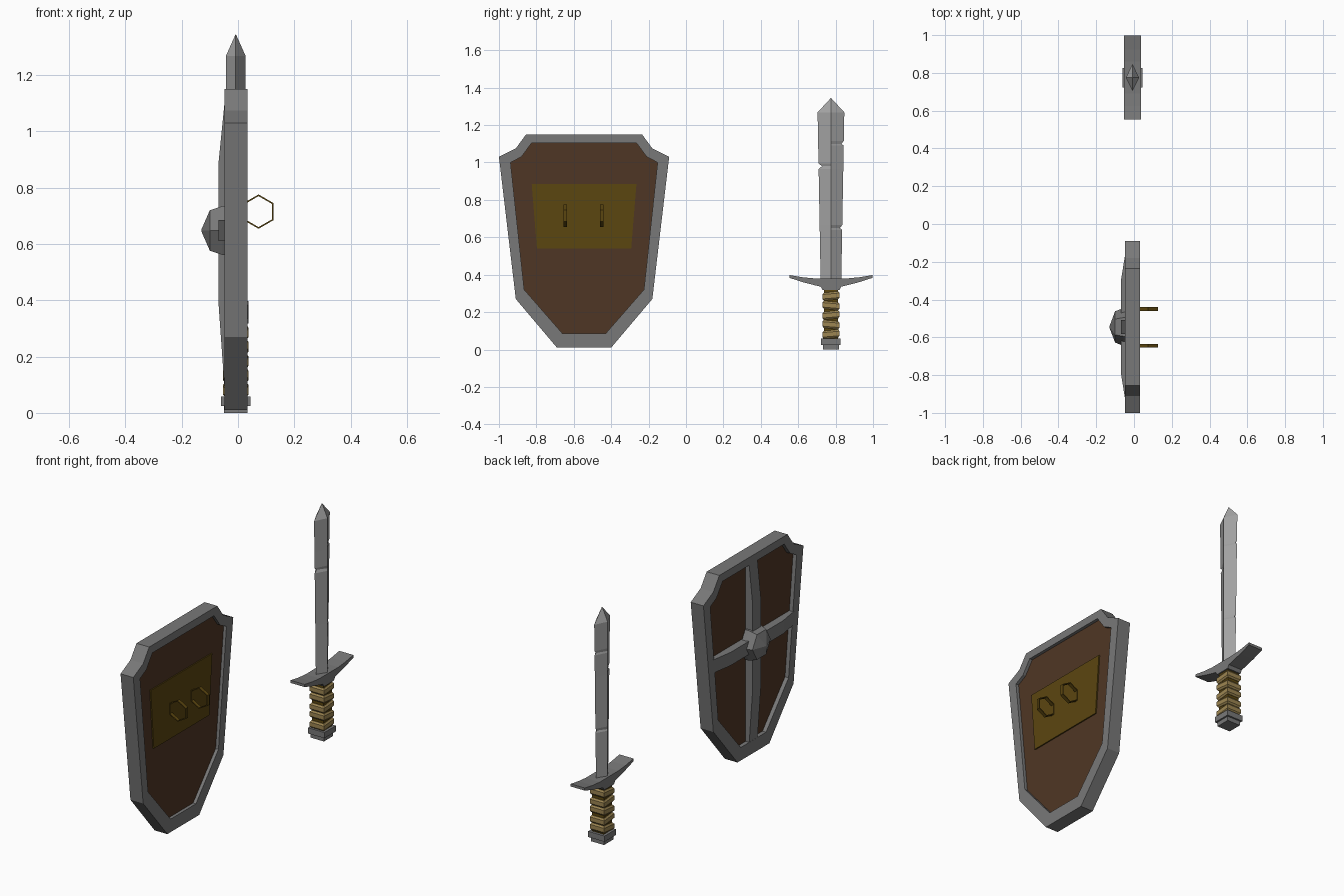
import bpy, bmesh, math

if "Cube" in bpy.data.objects:
    bpy.data.objects.remove(bpy.data.objects["Cube"])

def mat(name, col):
    m = bpy.data.materials.new(name)
    m.diffuse_color = (*col, 1)
    m.use_nodes = True
    m.node_tree.nodes["Principled BSDF"].inputs["Base Color"].default_value = m.diffuse_color
    return m

STEEL = mat("dark steel", (0.19, 0.19, 0.19))
BLADE = mat("bright steel", (0.37, 0.37, 0.37))
WOOD = mat("brown wood", (0.078, 0.037, 0.018))
LEATHER = mat("gold brown leather", (0.105, 0.061, 0.005))
WRAP = mat("tan wrap", (0.34, 0.24, 0.085))

SY = -0.545            # shield centre in y
BX, BY = -0.008, 0.775  # sword axis

def make(name, verts, faces, material):
    me = bpy.data.meshes.new(name)
    me.from_pydata(verts, [], faces)
    bm = bmesh.new()
    bm.from_mesh(me)
    bmesh.ops.recalc_face_normals(bm, faces=bm.faces)
    bm.to_mesh(me)
    bm.free()
    me.materials.append(material)
    ob = bpy.data.objects.new(name, me)
    bpy.context.collection.objects.link(ob)
    return ob

def loft(name, rings, material, closed=False):
    """Skin equal-length rings of points; cap the ends, or join them if closed."""
    n, k = len(rings[0]), len(rings)
    verts = [p for r in rings for p in r]
    faces = []
    for i in range(k if closed else k - 1):
        a, b = i * n, ((i + 1) % k) * n
        for j in range(n):
            j2 = (j + 1) % n
            faces.append((a + j, a + j2, b + j2, b + j))
    if not closed:
        faces += [tuple(range(n)), tuple(range((k - 1) * n, k * n))]
    return make(name, verts, faces, material)

def prism_x(name, pts, x0, x1, material):
    return loft(name, [[(x, y, z) for y, z in pts] for x in (x0, x1)], material)

def mirrored(half):
    """Half outline (half width, z) -> full shield outline (y, z)."""
    return [(SY + w, z) for w, z in half] + [(SY - w, z) for w, z in reversed(half)]

# ---- shield frame and board
outer = mirrored([(0.31, 1.15), (0.365, 1.075), (0.455, 1.03), (0.365, 0.27), (0.145, 0.01)])
inner = mirrored([(0.28, 1.105), (0.335, 1.03), (0.393, 1.0), (0.32, 0.32), (0.115, 0.085)])
F0, F1 = -0.048, 0.033
loft("shield_frame", [[(x, y, z) for y, z in o] for o, x in
     ((outer, F0), (outer, F1), (inner, F1), (inner, F0))], STEEL, closed=True)
board = mirrored([(0.285, 1.11), (0.34, 1.035), (0.4, 1.005), (0.325, 0.315), (0.118, 0.08)])
prism_x("shield_board", board, -0.025, 0.015, WOOD)

# ---- bowed cross bars on the outer face
BW = 0.038
prof = [(1.12, -0.046), (0.88, -0.07), (0.4, -0.07), (0.06, -0.046), (0.06, -0.02), (1.12, -0.02)]
loft("shield_bar_vertical", [[(x, SY + s * BW, z) for z, x in prof] for s in (-1, 1)], STEEL)
prof = [(-0.39, -0.046), (-0.24, -0.07), (0.24, -0.07), (0.39, -0.046), (0.39, -0.02), (-0.39, -0.02)]
loft("shield_bar_horizontal", [[(x, SY + d, 0.648 + s * BW) for d, x in prof] for s in (-1, 1)], STEEL)

# ---- hexagonal pointed boss
def hexa(x, r):
    return [(x, SY + r * math.cos(i * math.pi / 3), 0.648 + r * math.sin(i * math.pi / 3))
            for i in range(6)]
loft("shield_boss", [hexa(-0.03, 0.1), hexa(-0.055, 0.1), hexa(-0.1, 0.083), hexa(-0.13, 0.004)], STEEL)

# ---- leather pad and two hexagonal straps on the inner face
prism_x("shield_pad", mirrored([(0.28, 0.885), (0.252, 0.54)]), 0.01, 0.022, LEATHER)
for n, y in enumerate((-0.645, -0.45)):
    def ring(r, yy):
        return [(0.073 + r * math.sin(i * math.pi / 3), yy, 0.715 + r * math.cos(i * math.pi / 3))
                for i in range(6)]
    a, b = y - 0.01, y + 0.01
    loft(f"shield_strap_{n + 1}", [ring(0.061, a), ring(0.061, b), ring(0.055, b), ring(0.055, a)],
         LEATHER, closed=True)

# ---- sword blade: diamond section with a few nicks (z, left nick, right nick)
rows = [(0.36, 0, 0), (0.64, 0, 0), (0.65, 0, .013), (0.665, 0, 0), (0.965, 0, 0), (0.98, .018, 0),
        (0.995, 0, 0), (1.09, 0, 0), (1.1, 0, .012), (1.115, 0, 0), (1.268, 0, 0)]
rings = []
for z, l, r in rows:
    w = 0.055 + 0.0165 * (z - 0.36) / 0.908
    rings.append([(BX, BY - w + l, z), (BX - 0.035, BY, z), (BX, BY + w - r, z), (BX + 0.035, BY, z)])
e = 0.001
rings.append([(BX, BY - e, 1.344), (BX - e, BY, 1.344), (BX, BY + e, 1.344), (BX + e, BY, 1.344)])
loft("sword_blade", rings, BLADE)

# ---- crossguard: crescent built as a strip (offset, bottom z, top z)
guard = [(0.222, 0.383, 0.398), (0.15, 0.36, 0.386), (0.085, 0.343, 0.38), (0.055, 0.336, 0.38),
         (0.045, 0.318, 0.38)]
strip = [(-d, b, t) for d, b, t in guard] + [(d, b, t) for d, b, t in reversed(guard)]
loft("sword_guard", [[(BX + sx * 0.045, BY + d, z) for sx, z in ((-1, b), (1, b), (1, t), (-1, t))]
                     for d, b, t in strip], STEEL)

# ---- square-section grip, wraps and pommel
def square(h, z, tilt=0.0):
    return [(BX + sx * h, BY + sy * h, z + sy * tilt) for sx, sy in ((-1, -1), (1, -1), (1, 1), (-1, 1))]

loft("sword_grip", [square(0.037, 0.04), square(0.037, 0.33)], LEATHER)
for i in range(5):
    z = 0.082 + i * 0.051
    t = 0.004 * (-1) ** i
    loft(f"sword_grip_wrap_{i + 1}", [square(0.039, z - 0.021, t), square(0.046, z - 0.012, t),
                                      square(0.046, z + 0.012, t), square(0.039, z + 0.021, t)], WRAP)
loft("sword_pommel", [square(0.042, 0.0), square(0.042, 0.025), square(0.052, 0.025), square(0.052, 0.058)],
     STEEL)
